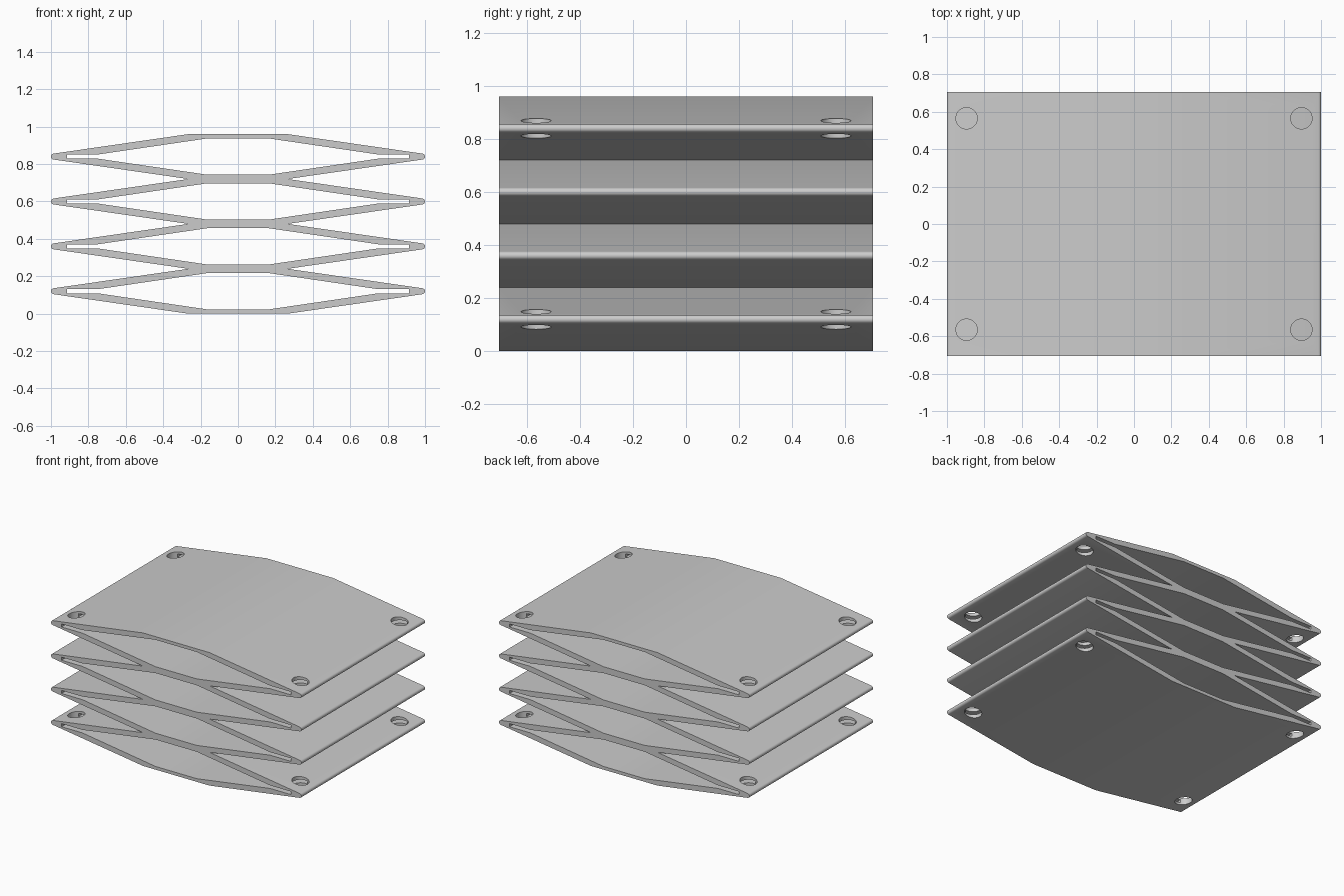
import bpy, bmesh
from math import radians, sin, cos

if "Cube" in bpy.data.objects:
    bpy.data.objects.remove(bpy.data.objects["Cube"], do_unlink=True)

CELLS, PITCH, HALF_DEPTH = 4, 0.24, 0.705
TIP_X, TIP_R = 0.984, 0.016

grey = bpy.data.materials.new("light_grey")
grey.use_nodes = True
grey.diffuse_color = (0.6, 0.6, 0.6, 1)
grey.node_tree.nodes["Principled BSDF"].inputs["Base Color"].default_value = (0.6, 0.6, 0.6, 1)


def add_loop(curve, points):
    """Closed straight-sided outline in the curve's plane."""
    spline = curve.splines.new("POLY")
    spline.points.add(len(points) - 1)
    for p, (x, z) in zip(spline.points, points):
        p.co = (x, z, 0, 1)
    spline.use_cyclic_u = True


# Zigzag side profile with rounded tips, plus one window per cell
curve = bpy.data.curves.new("bellows_profile", "CURVE")
curve.dimensions = "2D"
curve.fill_mode = "BOTH"
curve.extrude = HALF_DEPTH

right_side = [(0.265, 0)]
for i in range(CELLS):
    mid = PITCH * (i + 0.5)
    for k in range(9):
        a = radians(-82 + 164 * k / 8)
        right_side.append((TIP_X + TIP_R * cos(a), mid + TIP_R * sin(a)))
    right_side.append((0.265, PITCH * (i + 1)))
add_loop(curve, right_side + [(-x, z) for x, z in reversed(right_side)])

window = [(0.165, -0.097), (0.75, -0.011), (0.915, -0.011)]
window += [(x, -z) for x, z in reversed(window)]
window += [(-x, z) for x, z in reversed(window)]
for i in range(CELLS):
    add_loop(curve, [(x, z + PITCH * (i + 0.5)) for x, z in window])

bellows = bpy.data.objects.new("bellows", curve)
bpy.context.collection.objects.link(bellows)
bellows.rotation_euler.x = radians(90)
bpy.ops.object.select_all(action="DESELECT")
bellows.select_set(True)
bpy.context.view_layer.objects.active = bellows
bpy.ops.object.convert(target="MESH")
bpy.ops.object.transform_apply(rotation=True)

# Weld the caps to the walls so the body is closed
bm = bmesh.new()
bm.from_mesh(bellows.data)
bmesh.ops.remove_doubles(bm, verts=bm.verts, dist=0.0005)
bmesh.ops.dissolve_limit(bm, angle_limit=radians(0.5), verts=bm.verts, edges=bm.edges)
bmesh.ops.recalc_face_normals(bm, faces=bm.faces)
bm.to_mesh(bellows.data)
bm.free()
bellows.data.materials.clear()
bellows.data.materials.append(grey)

# Corner bolt holes through the bottom and top cells
cutters = []
for mid in (PITCH / 2, PITCH * (CELLS - 0.5)):
    for sx in (-1, 1):
        for sy in (-1, 1):
            bpy.ops.mesh.primitive_cylinder_add(
                vertices=48, radius=0.057, depth=0.14,
                location=(0.895 * sx, 0.565 * sy, mid))
            cutter = bpy.context.object
            cutter.name = "bolt_hole_cutter"
            cutter.data.materials.append(grey)
            mod = bellows.modifiers.new("bolt_hole", "BOOLEAN")
            mod.operation, mod.solver, mod.object = "DIFFERENCE", "EXACT", cutter
            cutters.append(cutter)

bpy.ops.object.select_all(action="DESELECT")
bellows.select_set(True)
bpy.context.view_layer.objects.active = bellows
bpy.ops.object.convert(target="MESH")
for cutter in cutters:
    bpy.data.objects.remove(cutter, do_unlink=True)
bpy.ops.object.shade_smooth_by_angle(angle=radians(30))
